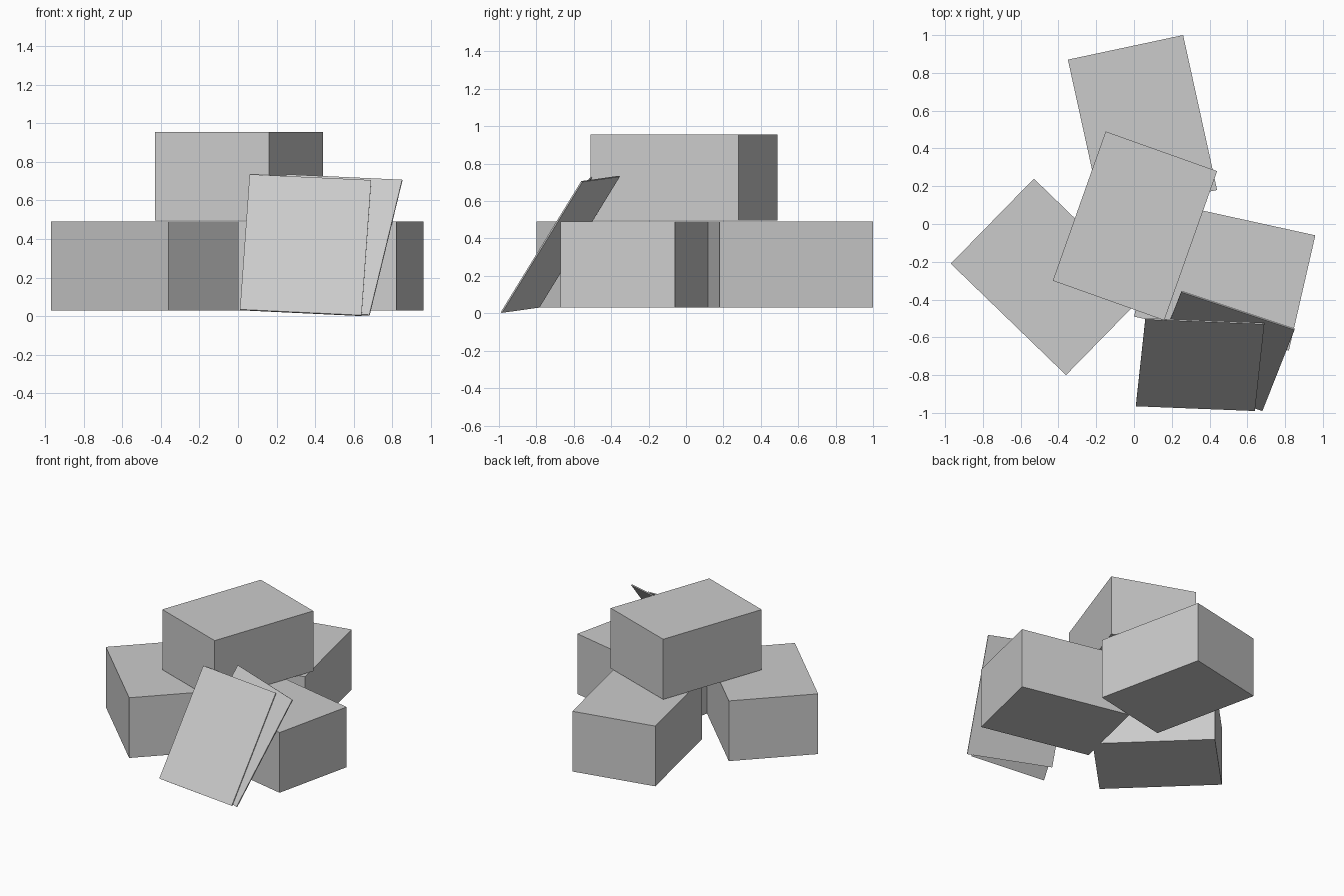
import bpy
import bmesh
from mathutils import Matrix, Vector

default = bpy.data.objects.get("Cube")
if default:
    bpy.data.objects.remove(default, do_unlink=True)

# Plain grey shared by every part
GREY = (0.6, 0.6, 0.6, 1.0)
grey = bpy.data.materials.new("plain_grey")
grey.use_nodes = True
grey.diffuse_color = GREY
grey.node_tree.nodes["Principled BSDF"].inputs["Base Color"].default_value = GREY


def block(name, corner, along, across, thick):
    """Slab spanned by two edges from one corner, thickened by a third vector."""
    a, b, c = Vector(along), Vector(across), Vector(thick)
    centre = Vector(corner) + (a + b + c) / 2
    frame = Matrix((a, b, c)).transposed().to_4x4()
    frame.translation = centre
    bm = bmesh.new()
    bmesh.ops.create_cube(bm, size=1.0, matrix=frame)
    bmesh.ops.recalc_face_normals(bm, faces=bm.faces)
    mesh = bpy.data.meshes.new(name)
    bm.to_mesh(mesh)
    bm.free()
    mesh.materials.append(grey)
    obj = bpy.data.objects.new(name, mesh)
    bpy.context.collection.objects.link(obj)


# Closed boxes: three on the floor, one stacked on top
HEIGHT = 0.46
FLOOR, STACK = 0.03, 0.495
for name, corner, along, across, base in (
    ("right_box", (-0.97, -0.21), (0.61, -0.59), (0.44, 0.45), FLOOR),
    ("left_box", (0.0, -0.49), (0.82, -0.18), (0.14, 0.61), FLOOR),
    ("back_box", (-0.17, 0.05), (-0.18, 0.82), (0.61, 0.13), FLOOR),
    ("top_box", (-0.43, -0.30), (0.28, 0.79), (0.59, -0.21), STACK),
):
    block(name, (*corner, base), (*along, 0), (*across, 0), (0, 0, HEIGHT))

# Thin panels leaning against the boxes
THICKNESS = 0.008
for name, corner, along, across in (
    ("front_panel", (0.01, -0.965, 0.035), (0.05, 0.46, 0.70), (0.63, -0.025, -0.03)),
    ("rear_panel", (0.08, -0.79, 0.035), (0.17, 0.43, 0.70), (0.60, -0.20, -0.028)),
):
    normal = Vector(along).cross(Vector(across)).normalized()
    block(name, corner, along, across, -normal * -THICKNESS)
